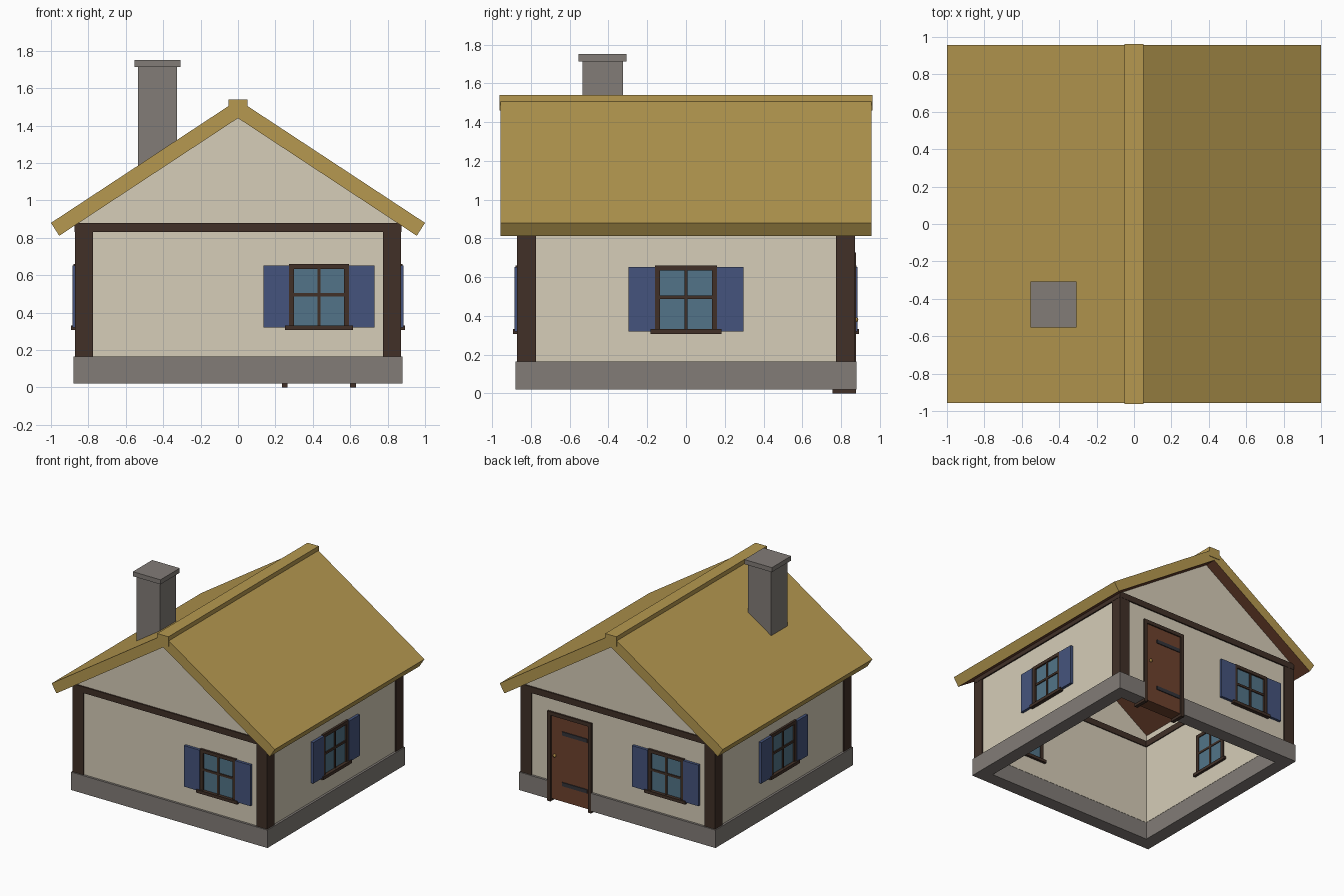
import bpy, bmesh, math
from mathutils import Matrix

if "Cube" in bpy.data.objects:
    bpy.data.objects.remove(bpy.data.objects["Cube"])


def material(name, rgb):
    m = bpy.data.materials.new(name)
    lin = [((c / 255 + 0.055) / 1.055) ** 2.4 for c in rgb]
    m.diffuse_color = (*lin, 1)
    m.use_nodes = True
    m.node_tree.nodes["Principled BSDF"].inputs["Base Color"].default_value = m.diffuse_color
    return m


PLASTER = material("cream plaster", (214, 205, 184))
TIMBER = material("dark timber", (65, 48, 39))
STONE = material("grey stone", (130, 124, 119))
STRAW = material("straw thatch", (182, 153, 80))
WOOD = material("brown wood", (110, 66, 46))
BLUE = material("blue shutter paint", (69, 84, 125))
GLASS = material("window glass", (82, 116, 136))
IRON = material("dark iron", (52, 52, 57))
BRASS = material("brass", (176, 140, 70))


def prism(name, profile, d0, d1, mat, turn=0):
    """Extrude an (x, z) profile from depth d0 to d1 outward; turn 0 is the front wall."""
    bm = bmesh.new()
    near = [bm.verts.new((x, -d1, z)) for x, z in profile]
    far = [bm.verts.new((x, -d0, z)) for x, z in profile]
    bm.faces.new(near)
    bm.faces.new(far[::-1])
    n = len(profile)
    for i in range(n):
        j = (i + 1) % n
        bm.faces.new((near[j], near[i], far[i], far[j]))
    bm.transform(Matrix.Rotation(math.radians(turn), 4, 'Z'))
    bmesh.ops.recalc_face_normals(bm, faces=bm.faces)
    me = bpy.data.meshes.new(name)
    bm.to_mesh(me)
    bm.free()
    me.materials.append(mat)
    ob = bpy.data.objects.new(name, me)
    bpy.context.collection.objects.link(ob)
    return ob


def box(name, x0, x1, d0, d1, z0, z1, mat, turn=0):
    return prism(name, [(x0, z0), (x1, z0), (x1, z1), (x0, z1)], d0, d1, mat, turn)


def window(side, c, turn):
    w, z0, z1, t = 0.16, 0.32, 0.66, 0.027
    box(side + "_glass", c - w + .01, c + w - .01, 0.762, 0.866, z0, z1 - .01, GLASS, turn)
    for s, label in ((-1, "_left"), (1, "_right")):
        a, b = sorted((c + s * w, c + s * (w - t)))
        box(side + "_frame" + label, a, b, 0.755, 0.879, z0, z1, TIMBER, turn)
        a, b = sorted((c + s * w, c + s * 0.297))
        box(side + "_shutter" + label, a, b, 0.855, 0.884, z0, 0.652, BLUE, turn)
    box(side + "_frame_top", c - w, c + w, 0.755, 0.879, z1 - t, z1, TIMBER, turn)
    box(side + "_upright_bar", c - .008, c + .008, 0.757, 0.874, z0, z1 - t, TIMBER, turn)
    box(side + "_cross_bar", c - w + t, c + w - t, 0.757, 0.874, 0.487, 0.505, TIMBER, turn)
    box(side + "_sill", c - 0.183, c + 0.183, 0.745, 0.893, 0.306, 0.331, TIMBER, turn)


# Stone plinth ring, open at the back door
IN, OUT = 0.768, 0.88
box("plinth_front", -OUT, OUT, IN, OUT, 0.02, 0.165, STONE)
for turn in (90, 270):
    box("plinth_side", -IN, IN, IN, OUT, 0.02, 0.165, STONE, turn)
box("plinth_back_long", -0.235, OUT, IN, OUT, 0.02, 0.165, STONE, 180)
box("plinth_back_short", -OUT, -0.63, IN, OUT, 0.02, 0.165, STONE, 180)

# Plaster walls with gables
W = 0.862
for turn in (0, 180):
    prism("gable_wall", [(-W, .165), (W, .165), (W, .89), (0, 1.45), (-W, .89)],
          0.766, W, PLASTER, turn)
for turn in (90, 270):
    box("side_wall", -0.766, 0.766, 0.766, W, 0.165, 0.93, PLASTER, turn)

# Timber corner posts and wall beams
for turn in (0, 90, 180, 270):
    box("corner_post", 0.775, 0.871, 0.775, 0.871, 0.165, 0.878, TIMBER, turn)
    box("wall_beam", -0.868, 0.868, 0.758, 0.873, 0.83, 0.88, TIMBER, turn)

# Windows on every side
for side, c, turn in (("front_window", 0.433, 0), ("right_window", 0, 90),
                      ("back_window", 0.433, 180), ("left_window", 0, 270)):
    window(side, c, turn)

# Back door with frame, iron straps and knob
box("door", -0.605, -0.26, 0.761, 0.867, 0.022, 0.71, WOOD, 180)
for x in (-0.63, -0.265):
    box("door_post", x, x + 0.03, 0.755, 0.877, 0, 0.727, TIMBER, 180)
box("door_lintel", -0.63, -0.235, 0.755, 0.877, 0.697, 0.727, TIMBER, 180)
for z in (0.15, 0.56):
    box("door_strap", -0.5, -0.275, 0.86, 0.874, z, z + 0.03, IRON, 180)
bpy.ops.mesh.primitive_uv_sphere_add(segments=12, ring_count=8, radius=0.013,
                                     location=(0.565, 0.876, 0.38))
knob = bpy.context.object
knob.name = "door_knob"
knob.data.materials.append(BRASS)

# Thatched roof halves with wooden undersides
for s, label in ((-1, "left"), (1, "right")):
    roof = prism("roof_" + label, [(0, 1.44), (s * .956, .811), (s * 1.0, .88), (0, 1.538)],
                 -0.957, 0.957, STRAW)
    roof.data.materials.append(WOOD)
    for p in roof.data.polygons:
        if p.normal.z < -0.7:
            p.material_index = 1
box("ridge_cap", -0.05, 0.05, -0.962, 0.962, 1.46, 1.54, STRAW)

# Chimney
box("chimney_stack", -0.535, -0.326, 0.326, 0.535, 1.1, 1.72, STONE)
box("chimney_cap", -0.554, -0.307, 0.307, 0.554, 1.713, 1.75, STONE)
